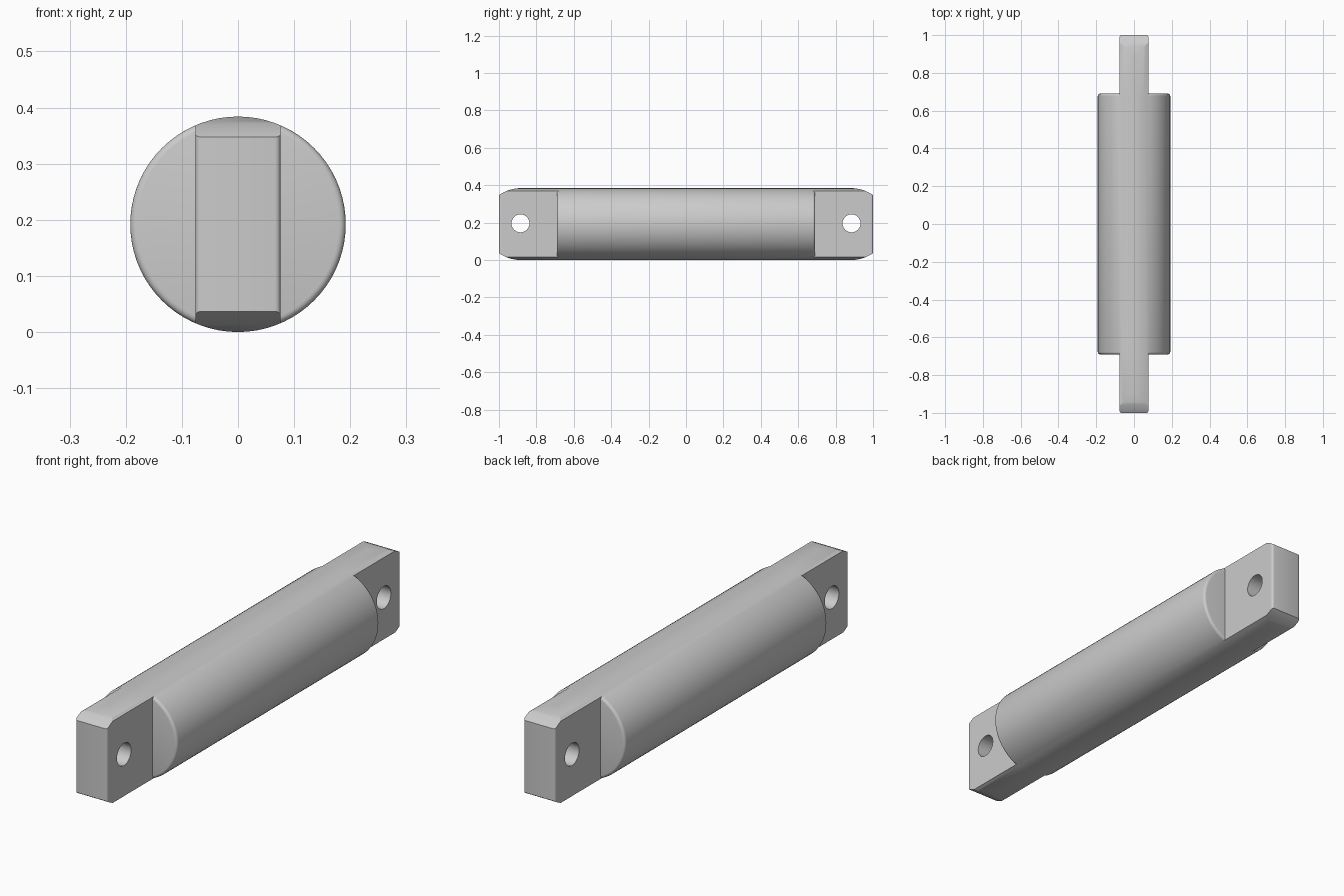
import bpy, bmesh, math
from mathutils import Vector, Matrix

if "Cube" in bpy.data.objects:
    bpy.data.objects.remove(bpy.data.objects["Cube"])

R, SEG = 0.192, 72          # barrel radius, sides
SHOULDER, HALF_W = 0.69, 0.076


def new_object(name, bm):
    bmesh.ops.recalc_face_normals(bm, faces=bm.faces)
    mesh = bpy.data.meshes.new(name)
    bm.to_mesh(mesh)
    bm.free()
    ob = bpy.data.objects.new(name, mesh)
    bpy.context.collection.objects.link(ob)
    return ob


def lathe(name, profile):
    """Closed solid round the y axis from (radius, y) points."""
    bm = bmesh.new()
    rings = []
    for r, y in profile:
        rings.append([bm.verts.new((r * math.cos(2 * math.pi * i / SEG), y,
                                    R + r * math.sin(2 * math.pi * i / SEG)))
                      for i in range(SEG)])
    for a, b in zip(rings, rings[1:]):
        for i in range(SEG):
            j = (i + 1) % SEG
            bm.faces.new((a[i], a[j], b[j], b[i]))
    bm.faces.new(rings[0])
    bm.faces.new(rings[-1])
    return new_object(name, bm)


def prism(name, outline, axis, lo, hi):
    """Extrude an outline: (x, y) along z, or (y, z) along x."""
    bm = bmesh.new()
    place = (lambda p, h: (p[0], p[1], h)) if axis == 'z' else (lambda p, h: (h, p[0], p[1]))
    face = bm.faces.new([bm.verts.new(place(p, lo)) for p in outline])
    out = bmesh.ops.extrude_face_region(bm, geom=[face])
    step = Vector((0, 0, hi - lo) if axis == 'z' else (hi - lo, 0, 0))
    bmesh.ops.translate(bm, vec=step,
                        verts=[g for g in out['geom'] if isinstance(g, bmesh.types.BMVert)])
    return new_object(name, bm)


def apply_boolean(ob, other, op):
    mod = ob.modifiers.new(op, 'BOOLEAN')
    mod.operation, mod.object, mod.solver = op, other, 'EXACT'
    bpy.context.view_layer.objects.active = ob
    bpy.ops.object.modifier_apply(modifier=mod.name)
    bpy.data.objects.remove(other)


def four_way(quarter, cz=0.0):
    """Mirror a quarter outline into a closed loop."""
    q = quarter
    loop = q + [(-a, b) for a, b in q[::-1]]
    loop += [(-a, -b) for a, b in q] + [(a, -b) for a, b in q[::-1]]
    return [(a, b + cz) for a, b in loop]


# barrel with softened rims
f = 0.012
arc = [(R - f + f * math.cos(t), SHOULDER - f + f * math.sin(t))
       for t in [k * math.pi / 8 for k in range(5)]]
barrel = lathe("barrel_pin", [(r, -y) for r, y in arc[::-1]] + arc)

# full-length tongue: round bar trimmed to a flat strip
tongue = lathe("tongue", [(R, -1.05), (R, -SHOULDER + f), (R, SHOULDER - f), (R, 1.05)])
c = 0.01
strip = [(HALF_W - c + c * math.cos(t), 1 - c + c * math.sin(t))
         for t in [k * math.pi / 8 for k in range(5)]]
apply_boolean(tongue, prism("strip_cutter", four_way(strip), 'z', -0.1, 0.5), 'INTERSECT')

# rounded-over top and bottom of both ends
rad, top = 0.213, R + 0.0005
a_max = math.asin(0.12 / rad)
nose = [(0.88 + rad * math.sin(a), top - rad * (1 - math.cos(a)))
        for a in [a_max * k / 8 for k in range(9)]]
nose = [(1.01, nose[-1][1] - 0.007)] + nose[::-1]
apply_boolean(tongue, prism("nose_cutter", four_way(nose, R), 'x', -0.3, 0.3), 'INTERSECT')

apply_boolean(barrel, tongue, 'UNION')

# cross holes through both tongues
for side in (-1, 1):
    hole = [(side * 0.885 + 0.048 * math.cos(2 * math.pi * k / 40),
             0.196 + 0.048 * math.sin(2 * math.pi * k / 40)) for k in range(40)]
    apply_boolean(barrel, prism("hole_cutter", hole, 'x', -0.3, 0.3), 'DIFFERENCE')

bpy.ops.object.select_all(action='DESELECT')
barrel.select_set(True)
bpy.context.view_layer.objects.active = barrel
bpy.ops.object.shade_smooth_by_angle(angle=math.radians(25))
